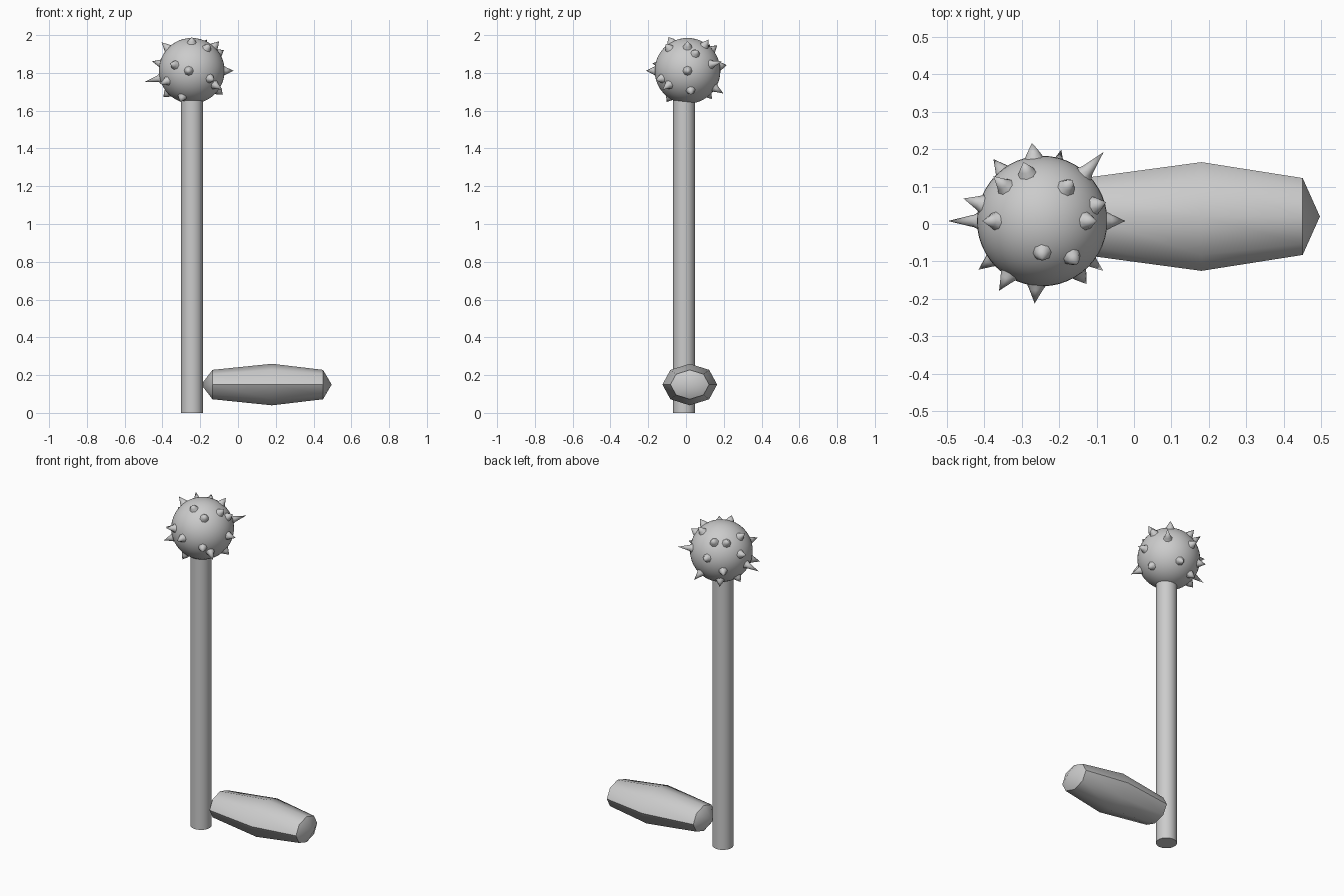
import bpy, bmesh, math
from mathutils import Vector

if "Cube" in bpy.data.objects:
    bpy.data.objects.remove(bpy.data.objects["Cube"])

grey = bpy.data.materials.new("light grey")
grey.diffuse_color = (0.6, 0.6, 0.6, 1)
grey.use_nodes = True
grey.node_tree.nodes["Principled BSDF"].inputs["Base Color"].default_value = grey.diffuse_color


def finish(name, bm, angle):
    bmesh.ops.recalc_face_normals(bm, faces=bm.faces)
    me = bpy.data.meshes.new(name)
    bm.to_mesh(me)
    bm.free()
    me.materials.append(grey)
    ob = bpy.data.objects.new(name, me)
    bpy.context.collection.objects.link(ob)
    bpy.ops.object.select_all(action='DESELECT')
    ob.select_set(True)
    bpy.context.view_layer.objects.active = ob
    bpy.ops.object.shade_smooth_by_angle(angle=math.radians(angle))
    return ob


def loft(bm, rings, start=None, end=None):
    """Skin rings of points, closing each end to a point where given."""
    loops = [[bm.verts.new(p) for p in r] for r in rings]
    n = len(loops[0])
    for a, b in zip(loops, loops[1:]):
        for i in range(n):
            j = (i + 1) % n
            bm.faces.new((a[i], a[j], b[j], b[i]))
    for tip, loop in ((start, loops[0]), (end, loops[-1])):
        if tip is not None:
            v = bm.verts.new(tip)
            for i in range(n):
                bm.faces.new((loop[i], loop[(i + 1) % n], v))


# Round upright shaft
bm = bmesh.new()
bmesh.ops.create_cone(bm, cap_ends=True, segments=32, radius1=0.058,
                      radius2=0.058, depth=1.68)
bmesh.ops.translate(bm, vec=(-0.243, -0.01, 0.84), verts=bm.verts)
finish("shaft", bm, 40)

# Ball head
C = Vector((-0.245, 0.008, 1.811))
R = 0.174
bm = bmesh.new()
bmesh.ops.create_uvsphere(bm, u_segments=48, v_segments=24, radius=R)
bmesh.ops.translate(bm, vec=C, verts=bm.verts)
finish("ball_head", bm, 40)

# Spikes, given by tip position relative to the ball centre
tips = [
    (-.252, .00, -.06), (-.21, .06, .05), (.164, .184, .05),
    (-.027, .208, .03), (.051, .19, -.12), (-.13, .165, -.06),
    (-.13, .12, .14), (-.05, .157, .135), (.08, .11, .165),
    (.145, 0, .156), (-.16, 0, .151), (.222, 0, 0),
    (.163, -.133, -.1), (.118, -.168, -.05), (-.02, -.22, 0),
    (-.115, -.186, .04), (-.17, -.13, -.07), (0, -.1, .178),
    (.095, -.115, .142), (-.15, .03, -.14), (-.06, -.11, -.165),
    (.165, .02, -.125), (-.08, .13, -.15), (.17, .05, .11),
]
bm = bmesh.new()
for t in tips:
    tip = Vector(t)
    d = tip.normalized()
    u = d.orthogonal().normalized()
    w = d.cross(u)
    rings = []
    for dist, rad in ((R - 0.006, 0.027), (R + 0.012, 0.017)):
        rings.append([C + d * dist + (u * math.cos(k * math.tau / 8)
                      + w * math.sin(k * math.tau / 8)) * rad
                      for k in range(8)])
    loft(bm, rings, end=C + tip)
finish("spikes", bm, 50)

# Low-poly eight-sided pod lying beside the shaft
bm = bmesh.new()
s = math.sqrt(0.5)
rings = []
for x, k in ((-0.135, s), (0.18, 1), (0.45, s)):
    rings.append([(x, 0.02 + 0.145 * k * math.cos(i * math.pi / 4),
                   0.15 + 0.11 * k * math.sin(i * math.pi / 4))
                  for i in range(8)])
loft(bm, rings, start=(-0.195, 0.02, 0.15), end=(0.496, 0.02, 0.15))
finish("pod", bm, 45)
